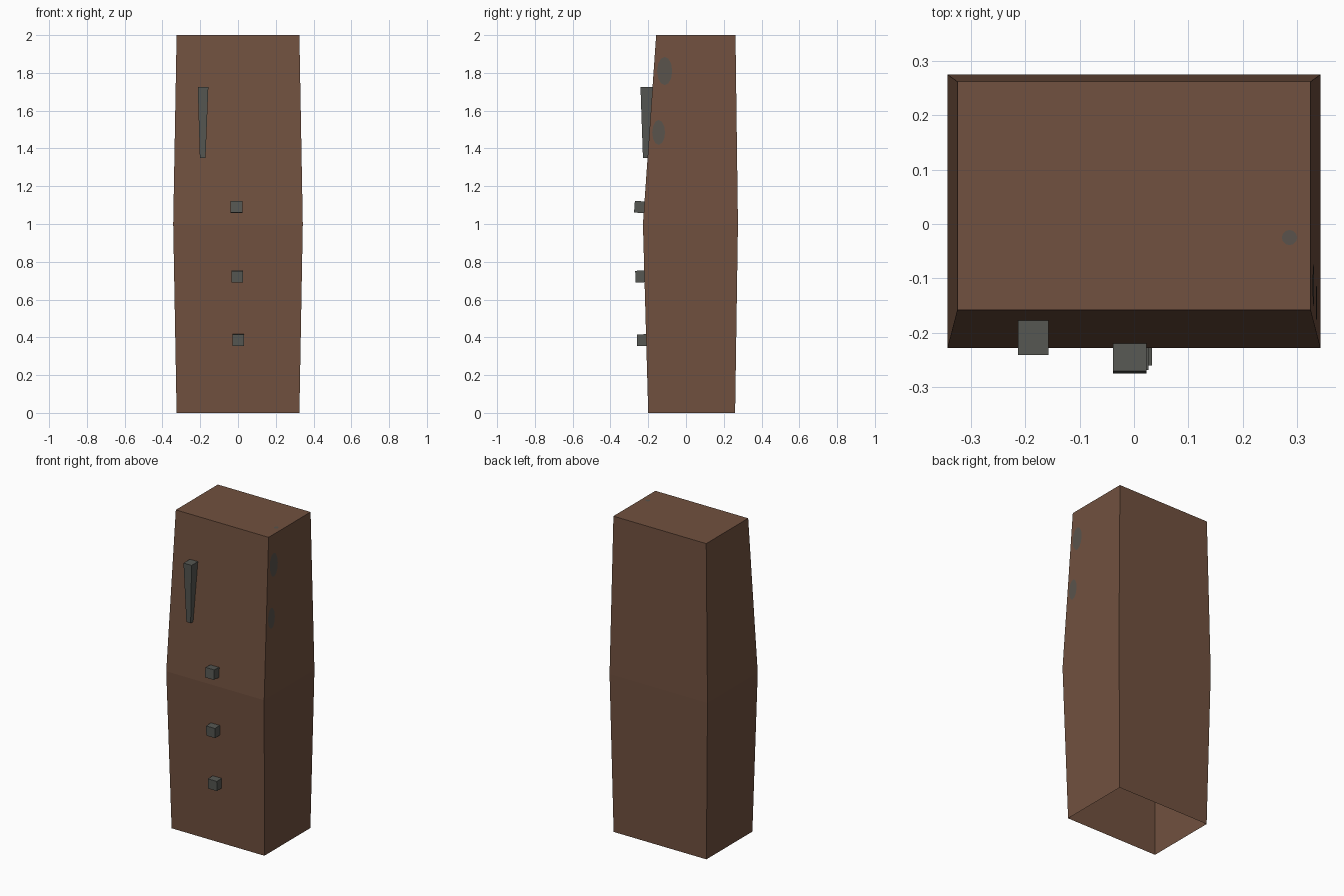
import bpy, bmesh, math

if "Cube" in bpy.data.objects:
    bpy.data.objects.remove(bpy.data.objects["Cube"])


def material(name, rgb):
    m = bpy.data.materials.new(name)
    m.diffuse_color = (*rgb, 1)
    m.use_nodes = True
    m.node_tree.nodes["Principled BSDF"].inputs["Base Color"].default_value = m.diffuse_color
    return m


brown = material("brown wood", (0.165, 0.082, 0.050))
iron = material("dark iron", (0.092, 0.095, 0.085))
stain = material("worn grey", (0.100, 0.086, 0.072))


def loft(name, rings, mat, cap_bottom=True):
    """Rectangular rings (x0, x1, y0, y1, z), bottom to top, joined into a shell."""
    bm = bmesh.new()
    loops = [[bm.verts.new(p) for p in ((a, c, z), (b, c, z), (b, d, z), (a, d, z))]
             for a, b, c, d, z in rings]
    for lo, hi in zip(loops, loops[1:]):
        for i in range(4):
            j = (i + 1) % 4
            bm.faces.new((lo[i], lo[j], hi[j], hi[i]))
    bm.faces.new(loops[-1])
    if cap_bottom:
        bm.faces.new(loops[0][::-1])
    me = bpy.data.meshes.new(name)
    bm.to_mesh(me)
    bm.free()
    me.materials.append(mat)
    ob = bpy.data.objects.new(name, me)
    bpy.context.collection.objects.link(ob)
    return ob


def spot(name, place, n=12):
    """Thin painted oval; place(cos, sin) gives each rim point."""
    pts = [place(math.cos(2 * math.pi * i / n), math.sin(2 * math.pi * i / n)) for i in range(n)]
    me = bpy.data.meshes.new(name)
    me.from_pydata(pts, [], [range(n)])
    me.materials.append(stain)
    bpy.context.collection.objects.link(bpy.data.objects.new(name, me))


# Bulging box body, open underneath
loft("body", [(-0.325, 0.325, -0.20, 0.26, 0),
              (-0.343, 0.343, -0.228, 0.275, 1.0),
              (-0.325, 0.325, -0.158, 0.262, 2.0)], brown, cap_bottom=False)

# Tapered handle
loft("handle", [(-0.202, -0.172, -0.228, -0.203, 1.35),
                (-0.213, -0.157, -0.241, -0.177, 1.725)], iron)

# Front studs, slightly drifting and leaning with the face
for i, (x, y, z) in enumerate([(0.002, -0.234, 0.385), (-0.004, -0.243, 0.722), (-0.008, -0.248, 1.09)]):
    h = 0.031
    stud = loft(f"stud_{i + 1}", [(-h, h, -0.025, 0.028, -h), (-h, h, -0.025, 0.028, h)], iron)
    stud.location = (x, y, z)
    stud.rotation_euler.x = 0.03 if i < 2 else -0.07

# Grey marks on the right side and the top
for i, (y, z, ry, rz) in enumerate([(-0.113, 1.81, 0.04, 0.075), (-0.145, 1.485, 0.034, 0.066)]):
    spot(f"side_mark_{i + 1}", lambda c, s: (
        0.3445 - 0.018 * (z + rz * s - 1), y + ry * c, z + rz * s))
spot("top_mark", lambda c, s: (0.286 + 0.014 * c, -0.025 + 0.014 * s, 2.001))
